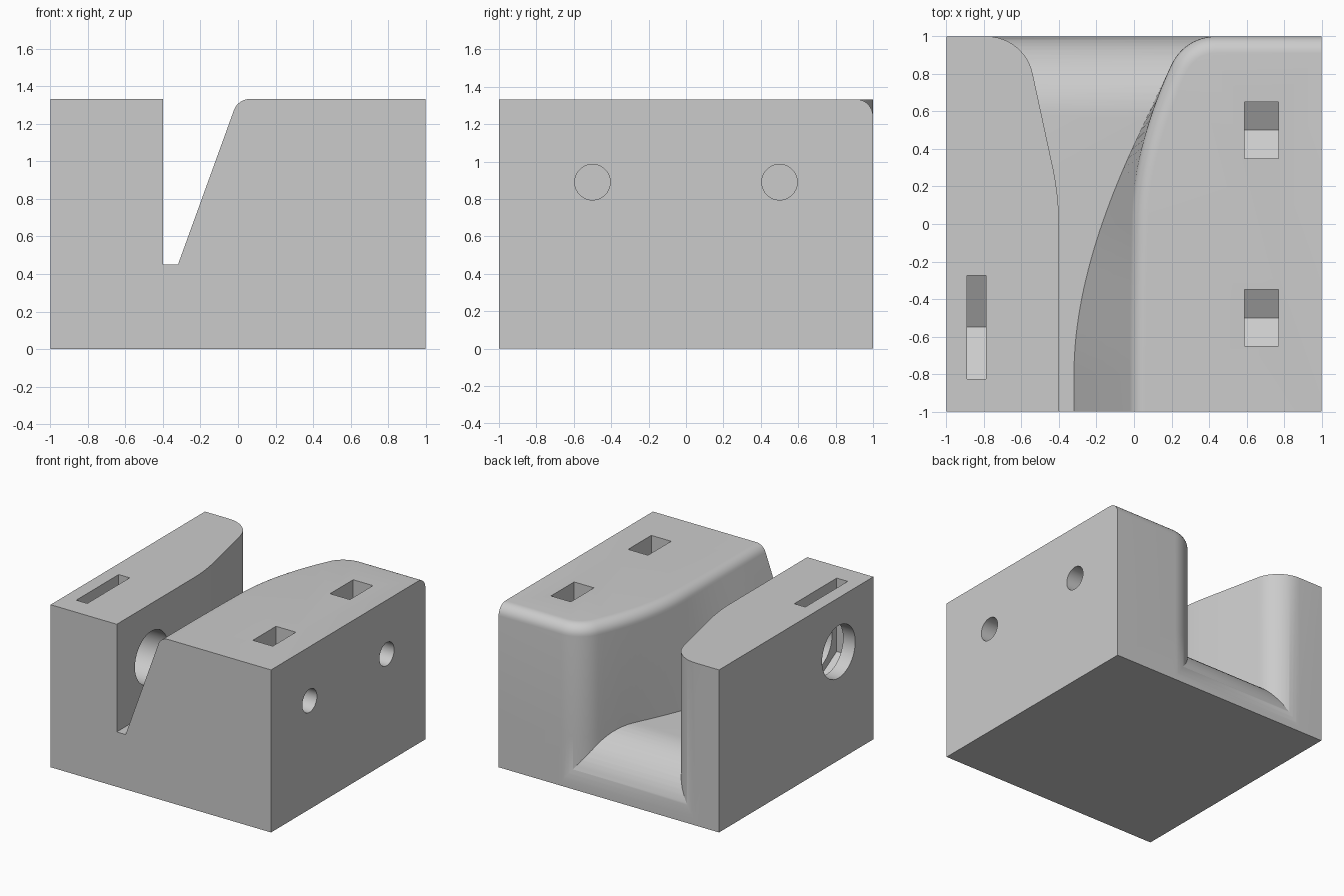
import bpy, bmesh, math

if "Cube" in bpy.data.objects:
    bpy.data.objects.remove(bpy.data.objects["Cube"])

H, FLOOR, R = 1.333, 0.45, 0.09      # block height, channel floor, top edge radius
grey = bpy.data.materials.new("grey")
grey.diffuse_color = (0.6, 0.6, 0.6, 1)
grey.use_nodes = True
grey.node_tree.nodes["Principled BSDF"].inputs["Base Color"].default_value = grey.diffuse_color


def loft(name, rings):
    """Closed solid through matching rings of 3D points."""
    bm = bmesh.new()
    vs = [[bm.verts.new(p) for p in ring] for ring in rings]
    n = len(vs[0])
    for a, b in zip(vs, vs[1:]):
        for i in range(n):
            j = (i + 1) % n
            bm.faces.new((a[i], a[j], b[j], b[i]))
    bm.faces.new(vs[0])
    bm.faces.new(vs[-1])
    bmesh.ops.recalc_face_normals(bm, faces=bm.faces)
    me = bpy.data.meshes.new(name)
    bm.to_mesh(me)
    bm.free()
    me.materials.append(grey)
    ob = bpy.data.objects.new(name, me)
    bpy.context.collection.objects.link(ob)
    return ob


def prism_x(name, outline, x0, x1):
    return loft(name, [[(x, y, z) for y, z in outline] for x in (x0, x1)])


def arc(cx, cy, r, a0, a1, n):
    angles = [math.radians(a0 + (a1 - a0) * i / n) for i in range(n + 1)]
    return [(cx + r * math.cos(a), cy + r * math.sin(a)) for a in angles]


def bezier_x(y, p0, p1, p2):
    """x on a quadratic curve at the given y."""
    a = p0[1] - 2 * p1[1] + p2[1]
    b = 2 * (p1[1] - p0[1])
    t = (-b + math.sqrt(b * b - 4 * a * (p0[1] - y))) / (2 * a)
    return (1 - t) ** 2 * p0[0] + 2 * t * (1 - t) * p1[0] + t * t * p2[0]


def combine(target, other, operation):
    mod = target.modifiers.new(operation, 'BOOLEAN')
    mod.operation, mod.solver, mod.object = operation, 'EXACT', other
    bpy.context.view_layer.objects.active = target
    bpy.ops.object.modifier_apply(modifier=mod.name)
    bpy.data.objects.remove(other)


# left block: upright wall that flares toward the back
left = [(-1, -1), (-0.4, -1)]
for i in range(9):
    t = i / 8
    left.append((-0.4 - 0.03 * t * t, 2 * t * (1 - t) * 0.14 + t * t * 0.29))
left += arc(-0.785, 0.75, 0.25, 11.3, 90, 12) + [(-1, 1)]
body = loft("clamp_block", [[(x, y, z) for x, y in left] for z in (0, H)])

# channel floor, rolling down at the back
floor = [(-1, 0), (1, 0)] + arc(0.58, 0.03, 0.42, 0, 90, 16) + [(-1, FLOOR)]
combine(body, prism_x("channel_floor", floor, -0.9, 0.9), 'UNION')


# right block: sloping wall that twists upright, rounded top edge
def foot_x(y):
    if y <= -0.8:
        return -0.32
    if y >= 0.42:
        return (y - 0.42) * 0.4651
    return bezier_x(y, (-0.32, -0.8), (-0.32, -0.27), (0, 0.42))


def top_x(y):
    return 0.0 if y <= 0 else bezier_x(y, (0, 0), (0, 0.42), (0.2, 0.85))


ys = [-1, -0.8] + [-0.8 + 1.65 * i / 33 for i in range(1, 33)]
corner = arc(0.4355, 0.74, 0.26, 155, 90, 12) + [(1, 1)]
foot = [(foot_x(y), y) for y in ys] + corner
top = [(top_x(y), y) for y in ys] + corner
inward = []
for i in range(len(top)):
    a, b = top[max(i - 1, 0)], top[min(i + 1, len(top) - 1)]
    tx, ty = b[0] - a[0], b[1] - a[1]
    d = math.hypot(tx, ty)
    inward.append((ty / d, -tx / d))
inward[0], inward[-1], inward[-2] = (1, 0), (0, -1), (0, -1)
tilt = [math.atan((t[0] - f[0]) / (H - FLOOR)) for f, t in zip(foot, top)]


def fillet_ring(k):
    ring = []
    for (x, y), (nx, ny), t in zip(top, inward, tilt):
        a = t + (math.pi / 2 - t) * k
        off = R * (1 - math.sin(t)) / math.cos(t) - R * math.cos(a)
        ring.append((x + nx * off, y + ny * off, H - R + R * math.sin(a)))
    return ring + [(1, -1, ring[-1][2])]


def low_ring(z):
    k = (max(z, 0.42) - FLOOR) / (H - FLOOR)
    ring = [(f[0] + (t[0] - f[0]) * k, f[1], z) for f, t in zip(foot, top)]
    return ring + [(1, -1, z)]


rings = [low_ring(0), low_ring(0.42)] + [fillet_ring(i / 8) for i in range(9)]
combine(body, loft("right_block", rings), 'UNION')


# bolt holes and nut slots: (y, hole radius, hole x range, slot half width, slot x range)
def cut_bolt(y, r, hx, half, sx, z=0.89):
    hole = arc(y, z, r, 0, 360, 40)[:-1]
    combine(body, prism_x("bolt_hole", hole, *hx), 'DIFFERENCE')
    s = half / math.sqrt(3)
    slot = [(y - half, 1.5), (y - half, z - s), (y, z - 2 * s),
            (y + half, z - s), (y + half, 1.5)]
    combine(body, prism_x("nut_slot", slot, *sx), 'DIFFERENCE')


for y in (-0.5, 0.5):
    cut_bolt(y, 0.095, (0.6, 1.1), 0.15, (0.59, 0.77))
cut_bolt(-0.55, 0.215, (-1.1, -0.35), 0.275, (-0.89, -0.79))

# smooth the curves, keep the edges crisp
bpy.ops.object.select_all(action='DESELECT')
body.select_set(True)
bpy.context.view_layer.objects.active = body
bpy.ops.object.shade_smooth_by_angle(angle=math.radians(25))
